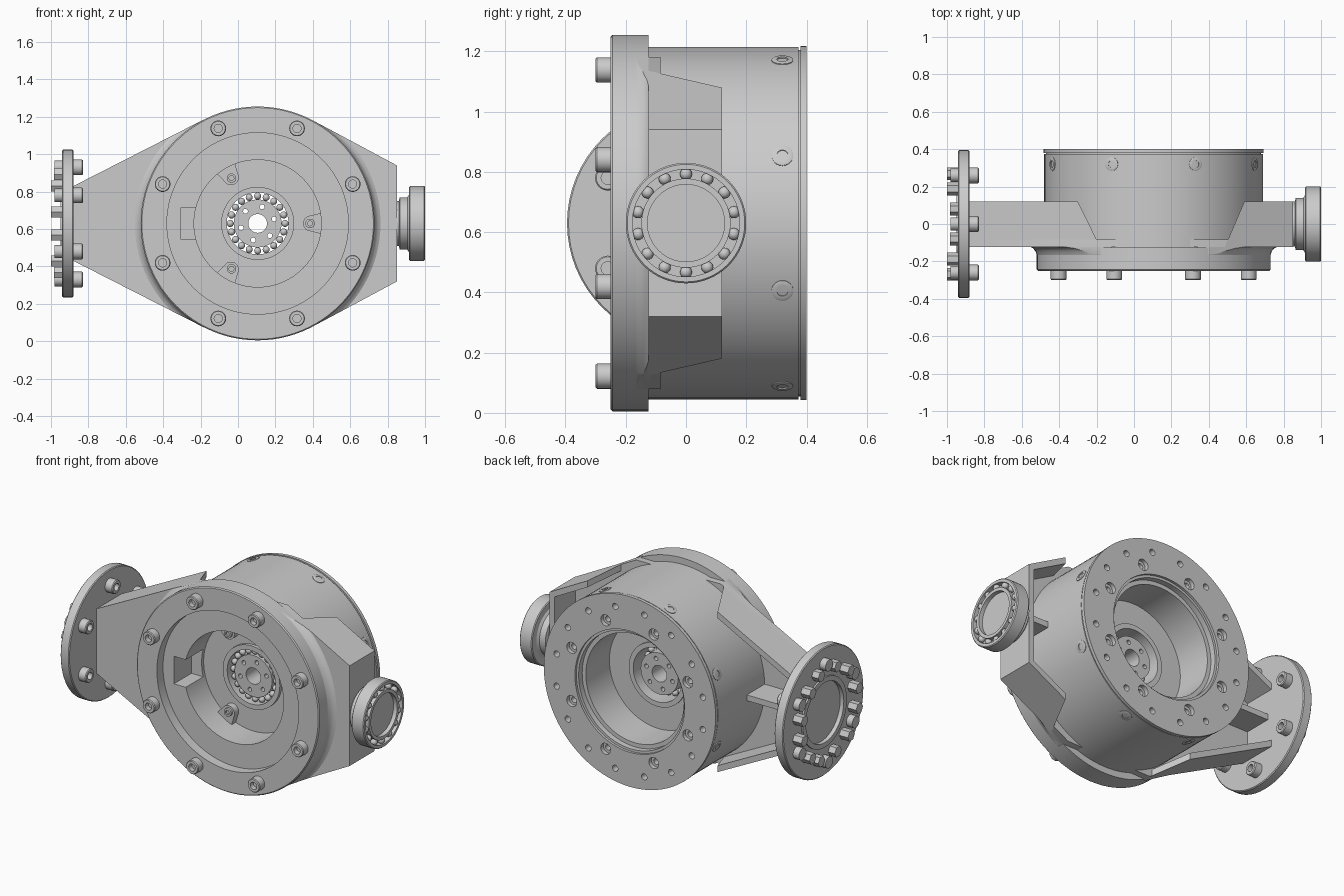
import bpy, bmesh, math
from mathutils import Vector, Matrix

if "Cube" in bpy.data.objects:
    bpy.data.objects.remove(bpy.data.objects["Cube"])

CX, CZ = 0.105, 0.63
Y = (0, 1, 0)
C = (CX, 0, CZ)


def finish(name, bm, smooth=True):
    bmesh.ops.remove_doubles(bm, verts=bm.verts, dist=1e-5)
    bmesh.ops.recalc_face_normals(bm, faces=bm.faces)
    me = bpy.data.meshes.new(name)
    bm.to_mesh(me)
    bm.free()
    ob = bpy.data.objects.new(name, me)
    bpy.context.collection.objects.link(ob)
    if smooth:
        shade(ob)
    return ob


def select(ob):
    bpy.ops.object.select_all(action='DESELECT')
    ob.select_set(True)
    bpy.context.view_layer.objects.active = ob


def shade(ob):
    select(ob)
    bpy.ops.object.shade_smooth_by_angle(angle=math.radians(30))


def lathe(name, prof, loc, direction, n=64):
    """Revolve a closed (radius, height) profile round a direction."""
    m = Matrix.Translation(loc) @ Vector(direction).to_track_quat('Z', 'Y').to_matrix().to_4x4()
    bm = bmesh.new()
    rings = []
    for i in range(n):
        a = 2 * math.pi * i / n
        rings.append([bm.verts.new(m @ Vector((r * math.cos(a), r * math.sin(a), h))) for r, h in prof])
    k = len(prof)
    for i in range(n):
        p, q = rings[i], rings[(i + 1) % n]
        for j in range(k):
            l = (j + 1) % k
            if prof[j][0] == 0 and prof[l][0] == 0:
                continue
            if prof[j][0] == 0:
                bm.faces.new((p[j], q[l], p[l]))
            elif prof[l][0] == 0:
                bm.faces.new((p[j], q[j], p[l]))
            else:
                bm.faces.new((p[j], q[j], q[l], p[l]))
    return finish(name, bm)


def rod(name, r, h0, h1, loc, direction, n=24):
    return lathe(name, [(0, h0), (r, h0), (r, h1), (0, h1)], loc, direction, n)


def prism(name, pts, offset):
    bm = bmesh.new()
    f = bm.faces.new([bm.verts.new(p) for p in pts])
    ex = bmesh.ops.extrude_face_region(bm, geom=[f], use_keep_orig=True)
    bmesh.ops.translate(bm, vec=offset, verts=[v for v in ex['geom'] if isinstance(v, bmesh.types.BMVert)])
    return finish(name, bm, False)


def box(name, x0, x1, y0, y1, z0, z1):
    return prism(name, [(x0, y0, z0), (x1, y0, z0), (x1, y1, z0), (x0, y1, z0)], (0, 0, z1 - z0))


def boolean(ob, cutters, op='DIFFERENCE'):
    select(cutters[0])
    for c in cutters:
        c.select_set(True)
    if len(cutters) > 1:
        bpy.ops.object.join()
    cut = cutters[0]
    cut.hide_render = True
    mod = ob.modifiers.new("cut", 'BOOLEAN')
    mod.operation, mod.object, mod.solver = op, cut, 'EXACT'
    select(ob)
    bpy.ops.object.modifier_apply(modifier=mod.name)
    bpy.data.objects.remove(cut)
    shade(ob)


def bolt(name, r, h, loc, direction):
    lathe(name, [(0, -.01), (r, -.01), (r, h * .9), (r * .9, h), (r * .52, h), (r * .52, h * .4), (0, h * .4)],
          loc, direction, 24)


def polar(r, deg, y):
    a = math.radians(deg)
    return (CX + r * math.cos(a), y, CZ + r * math.sin(a))


def balls(name, centres, r):
    bm = bmesh.new()
    for c in centres:
        bmesh.ops.create_uvsphere(bm, u_segments=14, v_segments=8, radius=r, matrix=Matrix.Translation(c))
    return finish(name, bm)


# drum housing with front flange, recess, web and rear rim
drum = lathe("drum_housing", [
    (.625, -.244), (.625, -.125), (.585, -.125), (.585, .373), (.575, .373), (.575, .38), (.588, .38),
    (.588, .4), (.375, .4), (.375, .385), (.36, .385), (.36, .35), (.335, .35), (.335, .12),
    (.19, .12), (.19, 0), (.34, 0), (.34, -.19), (.485, -.19), (.485, -.25), (.619, -.25)], C, Y, 96)
cutters = [box("notch_cutter", -.305, -.18, -.21, -.02, .545, .715)]
for i in range(8):
    cutters.append(lathe("counterbore_cutter", [(0, .3), (.018, .3), (.018, .375), (.034, .375), (.034, .42), (0, .42)],
                         polar(.43, 22.5 + 45 * i, 0), Y, 20))
for i in range(16):
    cutters.append(rod("hole_cutter", .019, .35, .42, polar(.51, 11.25 + 22.5 * i, 0), Y, 16))
boolean(drum, cutters)

# flange bolts and radial drum screws
for i in range(8):
    d = 22.5 + 45 * i
    bolt("flange_bolt", .042, .05, polar(.55, d, -.25), (0, -1, 0))
    a = math.radians(d)
    bolt("drum_screw", .036, .018, polar(.571, d, .32), (math.cos(a), 0, math.sin(a)))

# bosses with screws inside the front cavity
for d in (0, 120, 240):
    rod("boss", .042, -.04, .02, polar(.285, d, 0), Y)
    a = math.radians(d)
    u, v = Vector((math.cos(a), 0, math.sin(a))), Vector((-math.sin(a), 0, math.cos(a)))
    p = Vector(polar(.285, d, -.04))
    prism("boss_web", [p + v * .042, p + u * .07 + v * .06, p + u * .07 - v * .06, p - v * .042], (0, .06, 0))
    bolt("boss_screw", .025, .015, polar(.28, d, -.04), (0, -1, 0))

# centre bearing and hub
lathe("hub_outer_race", [(.165, -.02), (.195, -.02), (.195, .13), (.165, .13)], C, Y)
hub = lathe("hub", [(.05, 0), (.128, 0), (.128, .11), (.05, .11)], C, Y)
boolean(hub, [rod("hub_hole_cutter", .013, -.1, .2, polar(.092, 15 + 60 * i, 0), Y, 16) for i in range(6)])
balls("hub_balls", [polar(.1465, 18 * i, .02) for i in range(20)], .019)


# arm outline shared by the front plate and the flange fillet
def outline(y):
    top = [(-.88, .2), (-.18, .557), (.4, .551), (.85, .31)]
    return [(x, y, CZ + z) for x, z in top] + [(x, y, CZ - z) for x, z in reversed(top)]


plate = prism("arm_plate", outline(-.124), (0, .04, 0))
boolean(plate, [rod("plate_cutter", .5, -.3, .1, C, Y, 96)])
fillet = lathe("flange_fillet", [(.6, -.12), (.665, -.12), (.645, -.13), (.632, -.145), (.625, -.165), (.6, -.165)], C, Y, 96)
boolean(fillet, [prism("fillet_cutter", outline(-.3), (0, .3, 0))], 'INTERSECT')

# sloped arm walls with free slanted ends
for s in (1, -1):
    for side, x0, z0, slope, xf, xr in (("left", -.88, .2, .51, -.18, -.3), ("right", .85, .31, -.536, .485, .59)):
        pts = [(x, y, CZ + s * (z0 + slope * (x - x0)))
               for x, y in ((x0, -.124), (xf, -.124), (xr, .12), (x0, .12))]
        prism(side + "_arm_wall", pts, (0, 0, -.04 * s))

# arm ribs and right end plate
box("left_rib", -.88, -.46, -.12, .09, .612, .648)
box("right_rib", .67, .83, -.12, .09, .612, .648)
box("right_end_plate", .815, .85, -.124, .12, CZ - .31, CZ + .31)

# right stub shaft with ball bearing
O = (0, 0, CZ)
X = (1, 0, 0)
lathe("stub_bearing", [(0, .84), (.12, .84), (.12, .86), (.14, .865), (.14, .905), (.155, .915), (.195, .915), (.2, .92),
                       (.2, .995), (.195, 1), (.178, 1), (.178, .965), (.148, .965), (.148, 1), (.128, 1),
                       (.128, .975), (0, .975)], O, X)
balls("stub_balls", [(.98, .163 * math.sin(math.tau * i / 14), CZ + .163 * math.cos(math.tau * i / 14))
                     for i in range(14)], .02)

# left coupling disc with bolts, nuts and clamp blocks
lathe("coupling_disc", [(0, -.88), (.39, -.88), (.395, -.885), (.395, -.935), (.39, -.94), (.215, -.94), (.215, -.95),
                        (.185, -.95), (.185, -.925), (0, -.925)], O, X)
for i in range(6):
    a = math.radians(60 * i)
    y, z = math.sin(a), math.cos(a)
    bolt("coupling_bolt", .042, .05, (-.88, .3 * y, CZ + .3 * z), X)
    rod("coupling_nut", .036, 0, .04, (-.94, .3 * y, CZ + .3 * z), (-1, 0, 0))
    for off in (-17, 17):
        b = a + math.radians(off)
        rod("clamp_block", .034, 0, .06 if i % 3 else .045, (-.94, .275 * math.sin(b), CZ + .275 * math.cos(b)), (-1, 0, 0), 6)
